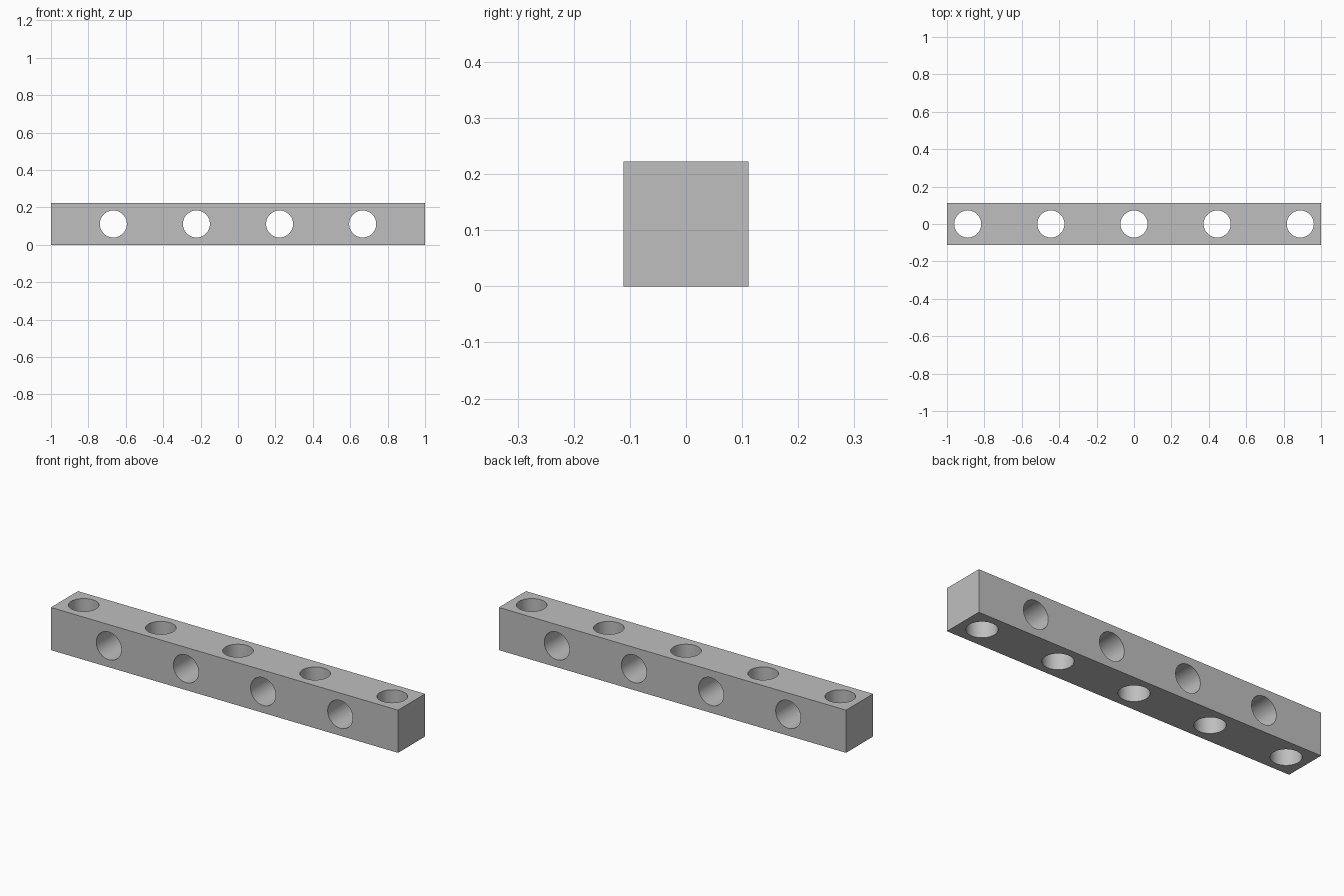
import bpy
import bmesh
import math
from mathutils import Matrix

cube = bpy.data.objects.get("Cube")
if cube:
    bpy.data.objects.remove(cube, do_unlink=True)

UNIT = 2 / 9              # the beam is nine square units long
RADIUS = UNIT * 0.325
MID = UNIT / 2

grey = bpy.data.materials.new("plain grey")
grey.use_nodes = True
colour = (0.52, 0.52, 0.52, 1)
grey.diffuse_color = colour
grey.node_tree.nodes["Principled BSDF"].inputs["Base Color"].default_value = colour


def add_object(name, bm):
    mesh = bpy.data.meshes.new(name)
    bm.to_mesh(mesh)
    bm.free()
    mesh.materials.append(grey)
    obj = bpy.data.objects.new(name, mesh)
    bpy.context.collection.objects.link(obj)
    return obj


# Square bar
bm = bmesh.new()
bmesh.ops.create_cube(bm, size=1, matrix=Matrix.Translation((0, 0, MID))
                      @ Matrix.Diagonal((2, UNIT, UNIT, 1)))
beam = add_object("drilled_beam", bm)

# Hole cutters: alternately upright and front to back along the bar
bm = bmesh.new()
for i in range(-4, 5):
    turn = Matrix.Rotation(math.pi / 2 * (i % 2), 4, 'X')
    bmesh.ops.create_cone(bm, cap_ends=True, segments=64, radius1=RADIUS,
                          radius2=RADIUS, depth=UNIT * 2,
                          matrix=Matrix.Translation((i * UNIT, 0, MID)) @ turn)
cutters = add_object("hole_cutters", bm)
cutters.hide_render = True

# Drill the holes and bake the result
cut = beam.modifiers.new("drill_holes", 'BOOLEAN')
cut.operation = 'DIFFERENCE'
cut.solver = 'EXACT'
cut.object = cutters
depsgraph = bpy.context.evaluated_depsgraph_get()
drilled = bpy.data.meshes.new_from_object(beam.evaluated_get(depsgraph))
beam.modifiers.clear()
beam.data = drilled
bpy.data.objects.remove(cutters, do_unlink=True)

# Smooth bores with crisp rims
bpy.ops.object.select_all(action='DESELECT')
beam.select_set(True)
bpy.context.view_layer.objects.active = beam
bpy.ops.object.shade_smooth_by_angle(angle=math.radians(30))
